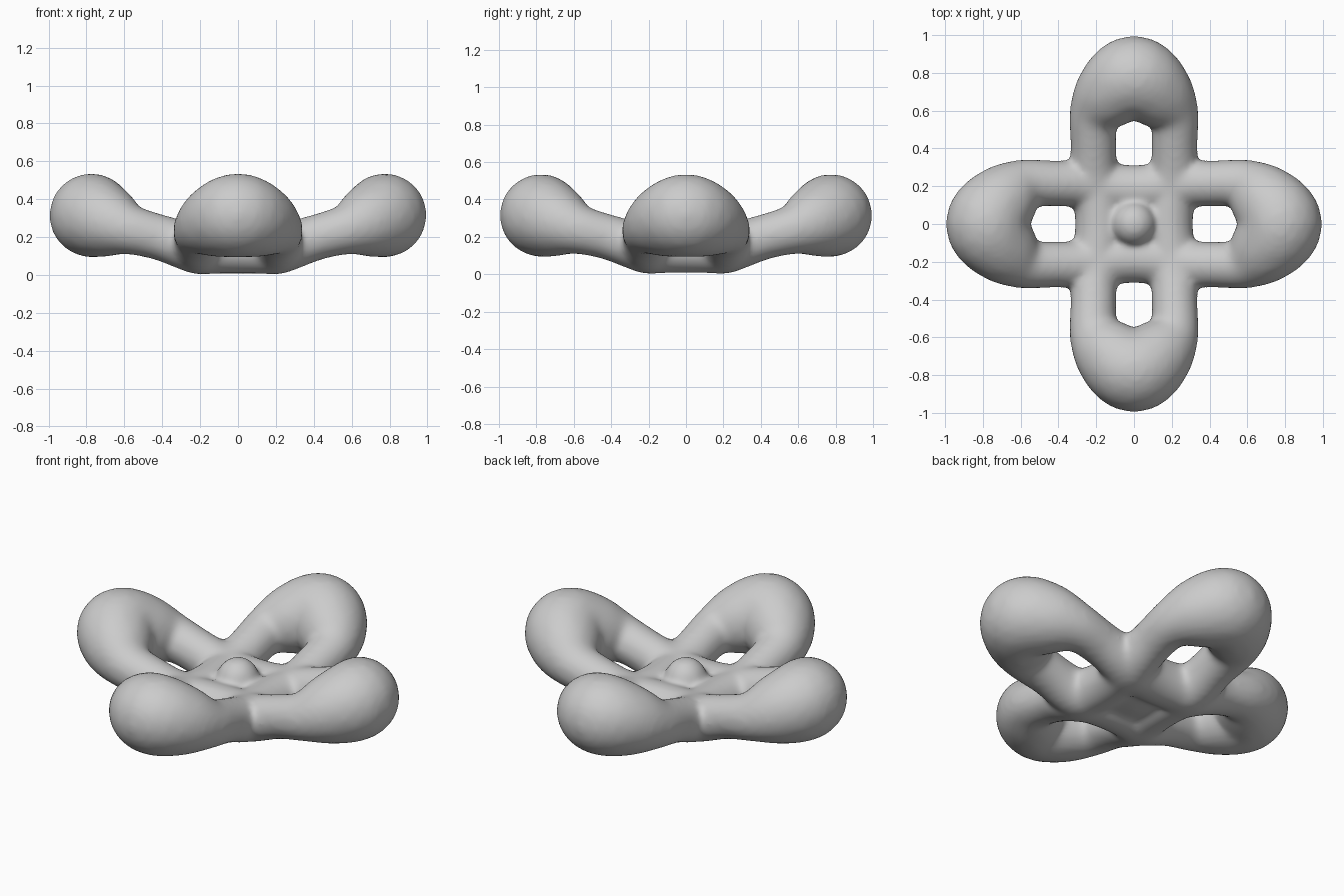
import bpy, bmesh, math
from mathutils import Vector, Matrix

if "Cube" in bpy.data.objects:
    bpy.data.objects.remove(bpy.data.objects["Cube"])

bm = bmesh.new()


def ball(pos, r, scale=(1, 1, 1)):
    m = Matrix.Translation(pos) @ Matrix.Diagonal((*scale, 1))
    bmesh.ops.create_icosphere(bm, subdivisions=3, radius=r, matrix=m)


def catmull(a, b, c, d, t):
    return 0.5 * (2 * b + (c - a) * t + (2 * a - 5 * b + 4 * c - d) * t * t
                  + (3 * b - a - 3 * c + d) * t ** 3)


# Half of one petal loop: x, y, z, thickness radius
half = [(0.19, 0.10, 0.135, 0.13), (0.23, 0.20, 0.14, 0.132), (0.42, 0.215, 0.2, 0.122),
        (0.59, 0.205, 0.245, 0.137), (0.71, 0.11, 0.29, 0.195)]
tip = [(0.775, 0.0, 0.315, 0.222)]
loop = half + tip + [(x, -y, z, r) for x, y, z, r in reversed(half)]
loop = [Vector(p) for p in loop]
n = len(loop)

# Four petals, swept around the centre
for k in range(4):
    turn = Matrix.Rotation(k * math.pi / 2, 3, 'Z')
    for i in range(n):
        for s in range(5):
            p = catmull(loop[i - 1], loop[i], loop[(i + 1) % n], loop[(i + 2) % n], s / 5)
            ball(turn @ p.to_3d(), p.w)

# Central plate and raised button
ball((0, 0, 0.14), 0.27, (1, 1, 0.4))
ball((0, 0, 0.235), 0.115)

mesh = bpy.data.meshes.new("four_petal_body")
bm.to_mesh(mesh)
bm.free()
body = bpy.data.objects.new("four_petal_body", mesh)
bpy.context.collection.objects.link(body)

# Fuse into one soft skin
remesh = body.modifiers.new("fuse", 'REMESH')
remesh.mode = 'VOXEL'
remesh.voxel_size = 0.016
remesh.use_smooth_shade = True
smooth = body.modifiers.new("soften", 'SMOOTH')
smooth.factor = 0.5
smooth.iterations = 14
